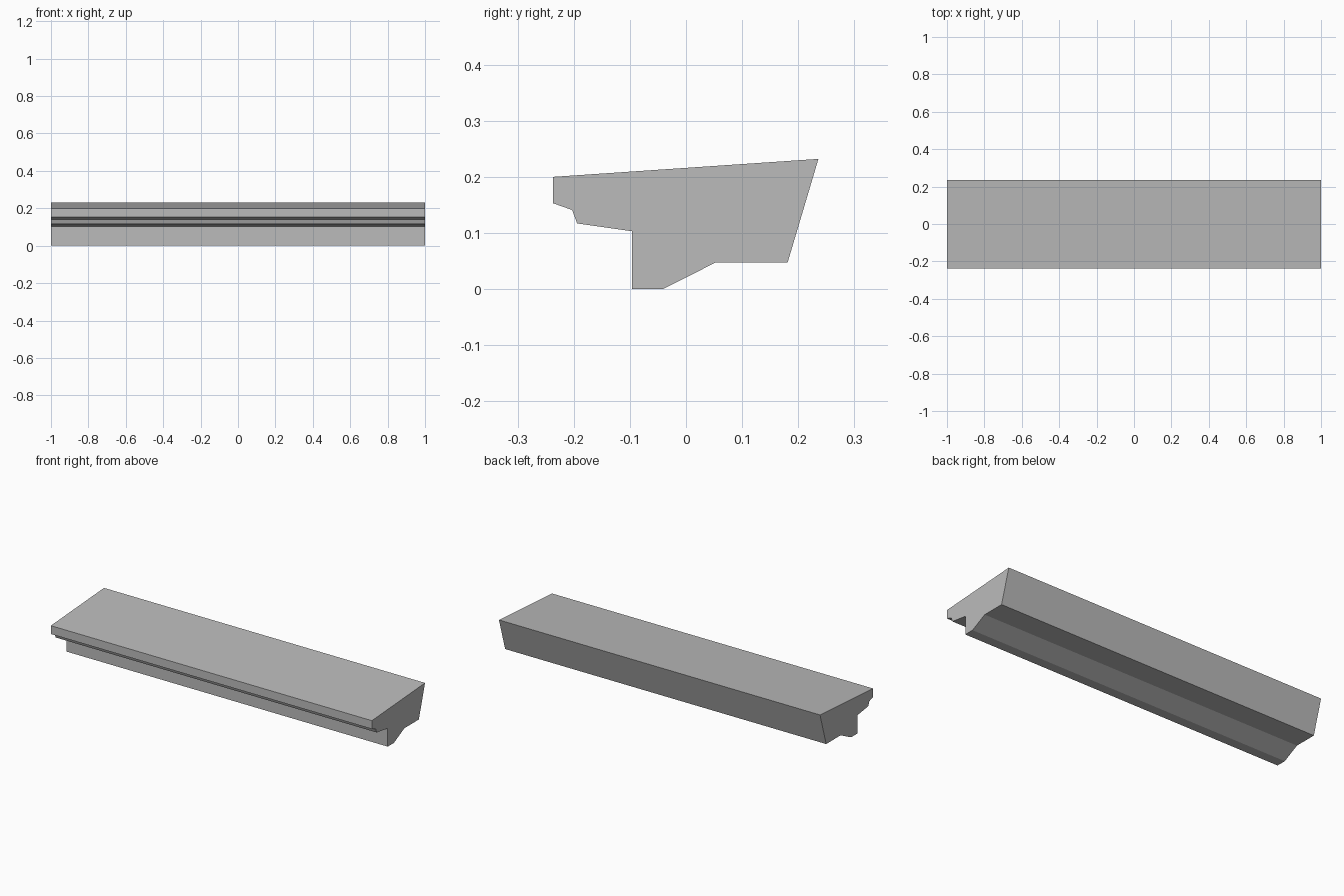
import bpy
import bmesh

cube = bpy.data.objects.get("Cube")
if cube:
    bpy.data.objects.remove(cube, do_unlink=True)

# Plain grey stone
grey = bpy.data.materials.new("stone_grey")
grey.use_nodes = True
colour = (0.5, 0.5, 0.5, 1)
grey.diffuse_color = colour
grey.node_tree.nodes["Principled BSDF"].inputs["Base Color"].default_value = colour

# Cross-section of the sill as (y, z): sloping top, stepped drip lip, rear undercut
LENGTH = 2.0
profile = [
    (-0.237, 0.2), (-0.237, 0.153), (-0.203, 0.141), (-0.194, 0.117),
    (-0.096, 0.103), (-0.096, 0), (-0.041, 0), (0.052, 0.047),
    (0.181, 0.047), (0.236, 0.232),
]

# Extrude the section along the full length
bm = bmesh.new()
end = bm.faces.new([bm.verts.new((-LENGTH / 2, y, z)) for y, z in profile])
result = bmesh.ops.extrude_face_region(bm, geom=[end], use_keep_orig=True)
moved = [v for v in result["geom"] if isinstance(v, bmesh.types.BMVert)]
bmesh.ops.translate(bm, verts=moved, vec=(LENGTH, 0, 0))
bmesh.ops.recalc_face_normals(bm, faces=bm.faces)

mesh = bpy.data.meshes.new("sill_moulding")
bm.to_mesh(mesh)
bm.free()
mesh.materials.append(grey)
sill = bpy.data.objects.new("sill_moulding", mesh)
bpy.context.collection.objects.link(sill)
